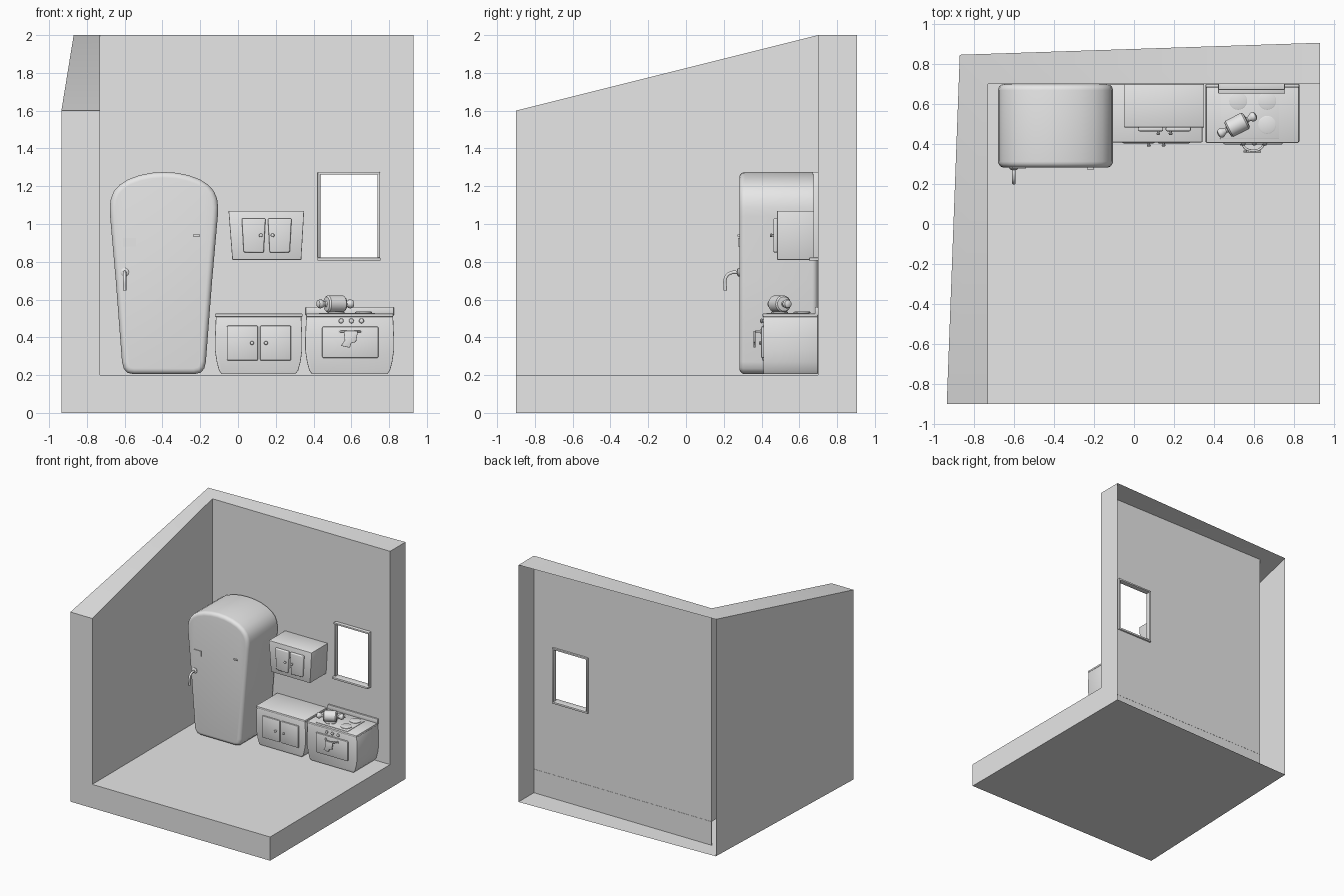
import bpy
import bmesh
import math
from mathutils import Vector

cube = bpy.data.objects.get("Cube")
if cube:
    bpy.data.objects.remove(cube, do_unlink=True)

GREY = (0.8, 0.8, 0.8, 1)
plaster = bpy.data.materials.new("light_grey")
plaster.use_nodes = True
plaster.diffuse_color = GREY
for node in plaster.node_tree.nodes:
    if node.type == 'BSDF_PRINCIPLED':
        node.inputs["Base Color"].default_value = GREY


def finish(obj):
    """Give an object its colour and smooth its rounded faces."""
    if not obj.data.materials:
        obj.data.materials.append(plaster)
    bpy.ops.object.select_all(action='DESELECT')
    obj.select_set(True)
    bpy.context.view_layer.objects.active = obj
    if obj.type == 'CURVE':
        bpy.ops.object.convert(target='MESH')
    bpy.ops.object.shade_smooth_by_angle(angle=math.radians(40))


def add_mesh(name, bm):
    bmesh.ops.recalc_face_normals(bm, faces=bm.faces)
    mesh = bpy.data.meshes.new(name)
    bm.to_mesh(mesh)
    bm.free()
    obj = bpy.data.objects.new(name, mesh)
    bpy.context.collection.objects.link(obj)
    finish(obj)
    return obj


def prism(name, points, y0, y1, bevel=0.0, segments=3):
    """Extrude an (x, z) outline from y0 to y1 and round its hard edges."""
    bm = bmesh.new()
    front = [bm.verts.new((x, y0, z)) for x, z in points]
    back = [bm.verts.new((x, y1, z)) for x, z in points]
    bm.faces.new(front)
    bm.faces.new(back[::-1])
    for i in range(len(points)):
        j = (i + 1) % len(points)
        bm.faces.new((front[j], front[i], back[i], back[j]))
    bmesh.ops.recalc_face_normals(bm, faces=bm.faces)
    if bevel:
        hard = [e for e in bm.edges if e.calc_face_angle(0) > 1.0]
        bmesh.ops.bevel(bm, geom=hard, offset=bevel, segments=segments,
                        profile=0.5, affect='EDGES', clamp_overlap=False)
    return add_mesh(name, bm)


def box(name, x0, x1, y0, y1, z0, z1, bevel=0.0):
    return prism(name, [(x0, z0), (x1, z0), (x1, z1), (x0, z1)], y0, y1, bevel, 2)


def mirrored(centre, half):
    """Outline from (half width, z) pairs, listed from bottom to top."""
    right = [(centre + w, z) for w, z in half]
    left = [(centre - w, z) for w, z in reversed(half) if w > 0]
    return right + left


def lathe(name, profile, loc, axis, sides=24):
    """Spin (radius, height) pairs about an axis through loc."""
    bm = bmesh.new()
    turn = Vector((0, 0, 1)).rotation_difference(Vector(axis))
    rings = []
    for r, h in profile:
        ring = []
        for i in range(sides):
            a = math.tau * i / sides
            p = turn @ Vector((r * math.cos(a), r * math.sin(a), h))
            ring.append(bm.verts.new(p + Vector(loc)))
        rings.append(ring)
    for low, high in zip(rings, rings[1:]):
        for i in range(sides):
            j = (i + 1) % sides
            bm.faces.new((low[i], low[j], high[j], high[i]))
    bm.faces.new(rings[0][::-1])
    bm.faces.new(rings[-1])
    return add_mesh(name, bm)


def rod(name, points, radius):
    curve = bpy.data.curves.new(name, 'CURVE')
    curve.dimensions = '3D'
    curve.bevel_depth = radius
    curve.bevel_resolution = 3
    curve.use_fill_caps = True
    spline = curve.splines.new('BEZIER')
    spline.bezier_points.add(len(points) - 1)
    for bp, p in zip(spline.bezier_points, points):
        bp.co = p
        bp.handle_left_type = bp.handle_right_type = 'AUTO'
    obj = bpy.data.objects.new(name, curve)
    bpy.context.collection.objects.link(obj)
    finish(obj)


def knob(name, x, y, z, r=0.01):
    lathe(name, [(r * 0.6, 0), (r * 0.6, 0.007), (r, 0.01), (r * 0.9, 0.016),
                 (r * 0.5, 0.019)], (x, y, z), (0, -1, 0), 16)


# Room shell: floor slab and two hollow walls, open at the rear
corners = {
    'A': (-.73, -.9, .2), 'B': (.93, -.9, .2), 'C': (.93, .7, .2), 'D': (-.73, .7, .2),
    'E': (-.73, -.9, 1.6), 'F': (-.73, .7, 2), 'G': (.93, .7, 2),
    'a': (-.935, -.9, 0), 'b': (.93, -.9, 0), 'c': (.93, .905, 0), 'd': (-.87, .845, 0),
    'e': (-.935, -.9, 1.6), 'f': (-.87, .845, 2), 'g': (.93, .905, 2),
    # window opening
    'p': (.745, .7, .82), 'q': (.43, .7, .82), 'r': (.43, .7, 1.265), 's': (.745, .7, 1.265)}
bm = bmesh.new()
v = {k: bm.verts.new(p) for k, p in corners.items()}
for face in ("ABCD", "ADFE", "CDqp", "DFrq", "FGsr", "GCps", "abcd", "adfe",
             "abBA", "aAEe", "bcCB", "cgGC", "eEFf", "fFGg"):
    bm.faces.new([v[k] for k in face])
add_mesh("room_shell", bm)
box("rear_footing", -.73, .93, .695, .70, 0, .199)

# Window frame and sill
for side, x in (("left", .738), ("right", .422)):
    box("window_jamb_" + side, x, x + .014, .675, .715, .81, 1.275, .003)
box("window_head", .422, .752, .67, .715, 1.261, 1.275, .003)
box("window_sill", .42, .754, .652, .715, .806, .822, .003)

# Refrigerator
fridge = [(.16, .205), (.195, .213), (.213, .235), (.222, .27), (.255, .70),
          (.285, 1.04), (.287, 1.09), (.281, 1.135), (.264, 1.175), (.234, 1.208),
          (.19, 1.236), (.13, 1.258), (.065, 1.271), (0, 1.275)]
prism("fridge_body", mirrored(-.392, fridge), .282, .698, .03, 5)
lathe("fridge_handle_base", [(.022, 0), (.022, .008), (.014, .014)],
      (-.6, .284, .745), (0, -1, 0))
rod("fridge_handle", [(-.6, .285, .742), (-.6, .24, .742), (-.6, .212, .72),
                      (-.6, .208, .648)], .009)
box("fridge_note", -.61, -.54, .276, .284, .88, .925)
box("fridge_badge", -.235, -.2, .272, .284, .934, .944, .002)

# Wall cabinet
prism("wall_cabinet", [(-.03, .81), (.335, .81), (.35, 1.07), (-.05, 1.07)],
      .482, .699, .004, 2)
for side, s in (("right", -1), ("left", 1)):
    c = .152
    door = [(c + s * w, z) for w, z in ((.016, .848), (.122, .85), (.132, 1.03), (.006, 1.03))]
    prism("wall_cabinet_door_" + side, door, .463, .485, .007)
    knob("wall_cabinet_knob_" + side, c + s * .031, .463, .94)

# Lower cabinet
lower = [(.195, .205), (.21, .225), (.222, .27), (.231, .33), (.231, .40), (.226, .51)]
prism("lower_cabinet", mirrored(.109, lower), .415, .698, .004, 2)
box("counter_top", -.122, .342, .408, .698, .508, .526, .005)
for side, s in (("right", -1), ("left", 1)):
    x0, x1 = sorted((.111 + s * .006, .111 + s * .17))
    box("lower_cabinet_door_" + side, x0, x1, .403, .42, .277, .462, .007)
    knob("lower_cabinet_knob_" + side, .111 + s * .037, .405, .37)

# Stove
prism("stove_body", mirrored(.591, [(w + .004, z) for w, z in lower]), .41, .698, .004, 2)
box("stove_top", .36, .822, .405, .698, .508, .526, .005)
box("stove_backsplash", .358, .825, .682, .699, .515, .561, .004)
box("cooktop_plate", .43, .725, .425, .655, .52, .53, .002)
for x in (.52, .665):
    for y in (.495, .615):
        lathe("burner", [(.045, 0), (.045, .006), (.04, .008)], (x, y, .528), (0, 0, 1))
for x in (.546, .6, .654):
    knob("stove_knob", x, .412, .487, .013)
box("oven_door", .446, .743, .397, .42, .29, .458, .008)

# Oven handle and towel
rod("oven_handle", [(.54, .4, .43), (.56, .375, .43), (.595, .367, .43),
                    (.63, .375, .43), (.65, .4, .43)], .006)
for x in (.54, .65):
    lathe("oven_handle_mount", [(.011, 0), (.011, .008)], (x, .4, .43), (0, -1, 0), 16)
prism("towel", [(.56, .434), (.635, .434), (.625, .375), (.6, .37), (.592, .345),
                (.545, .355), (.565, .385)], .358, .367, .002, 2)

# Rolling pin lying across the cooktop
half_pin = [(.016, .055), (.012, .062), (.014, .07), (.022, .08), (.024, .09),
            (.02, .102), (.008, .108)]
barrel = [(.038, .052), (.045, .044)]
upper = barrel[::-1] + half_pin
pin = [(r, -h) for r, h in reversed(upper)] + upper
lathe("rolling_pin", pin, (.515, .495, .577), (.89, .45, 0))
